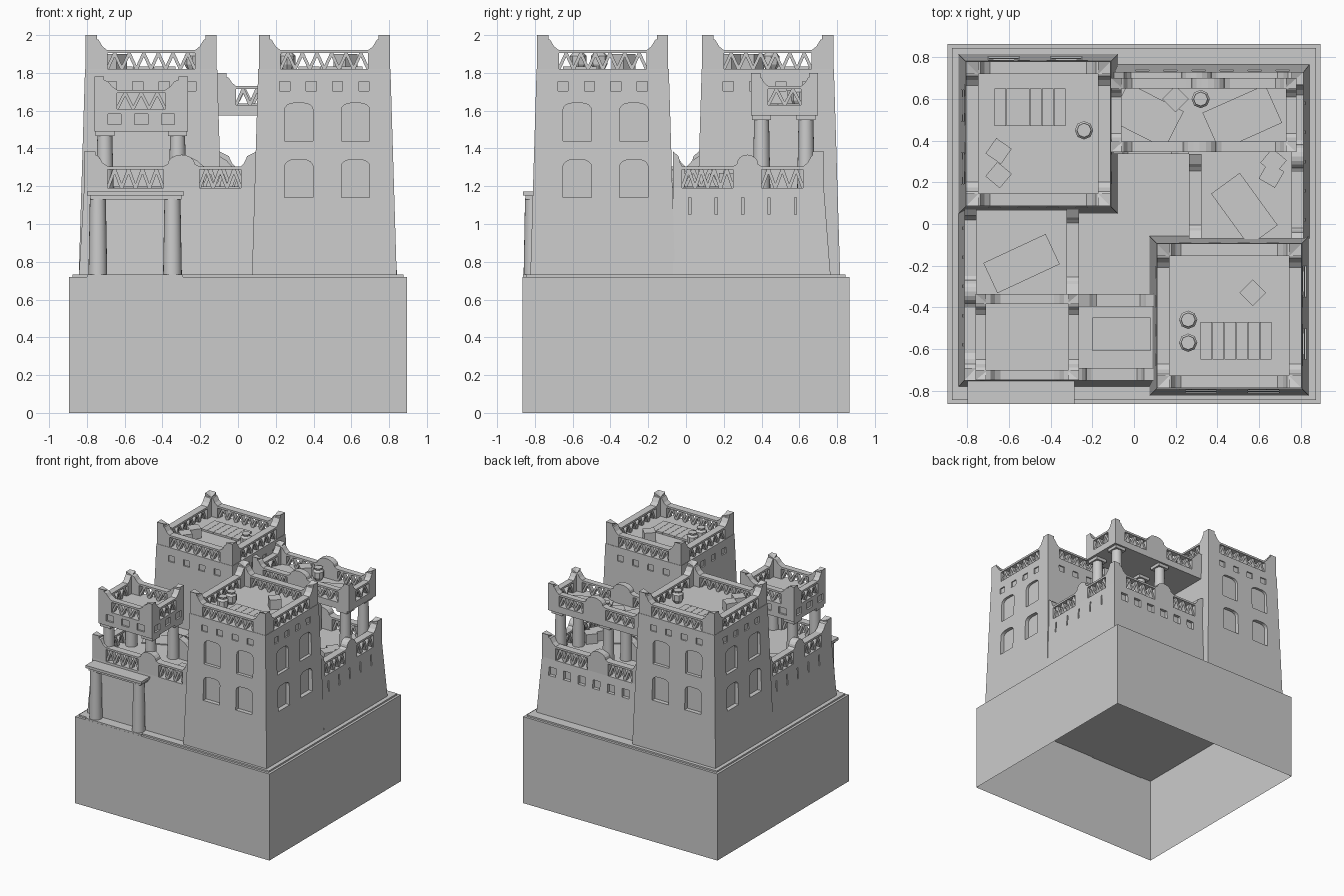
import bpy, bmesh, math
from mathutils import Matrix, Vector

if "Cube" in bpy.data.objects:
    bpy.data.objects.remove(bpy.data.objects["Cube"])


def finish(name, bm, smooth=False):
    bmesh.ops.recalc_face_normals(bm, faces=bm.faces)
    me = bpy.data.meshes.new(name)
    bm.to_mesh(me)
    bm.free()
    ob = bpy.data.objects.new(name, me)
    bpy.context.collection.objects.link(ob)
    if smooth:
        bpy.ops.object.select_all(action='DESELECT')
        ob.select_set(True)
        bpy.context.view_layer.objects.active = ob
        bpy.ops.object.shade_smooth_by_angle(angle=math.radians(35))
    return ob


def loft(bm, bottom, z0, top, z1):
    """Solid between two matching plan outlines."""
    a = [bm.verts.new((x, y, z0)) for x, y in bottom]
    b = [bm.verts.new((x, y, z1)) for x, y in top]
    bm.faces.new(a[::-1])
    bm.faces.new(b)
    for i in range(len(a)):
        j = (i + 1) % len(a)
        bm.faces.new((a[i], a[j], b[j], b[i]))


def rect(x0, y0, x1, y1):
    return [(x0, y0), (x1, y0), (x1, y1), (x0, y1)]


def box(bm, x0, y0, z0, x1, y1, z1):
    loft(bm, rect(x0, y0, x1, y1), z0, rect(x0, y0, x1, y1), z1)


def turned_box(bm, x, y, z, w, d, h, deg):
    m = Matrix.Translation((x, y, z + h / 2)) @ Matrix.Rotation(math.radians(deg), 4, 'Z') @ Matrix.Diagonal((w, d, h, 1))
    bmesh.ops.create_cube(bm, size=1, matrix=m)


def panel(bm, p0, p1, pts, v0, v1):
    """Upright profile (u along p0-p1, z), extruded from inward offset v0 to v1."""
    d = (Vector(p1) - Vector(p0)).normalized()
    n = Vector((-d.y, d.x))
    rows = [[bm.verts.new((p0[0] + d.x * u + n.x * v, p0[1] + d.y * u + n.y * v, z)) for u, z in pts]
            for v in (v0, v1)]
    a, b = rows
    bm.faces.new(a[::-1])
    bm.faces.new(b)
    for i in range(len(a)):
        j = (i + 1) % len(a)
        bm.faces.new((a[i], a[j], b[j], b[i]))


def parapet(bm, p0, p1, z0, opens, h=0.1, peak=0.18, t=0.06):
    """Horned ends, round humps between openings, zigzag lattice in openings."""
    L = (Vector(p1) - Vector(p0)).length
    zt = z0 + h
    w = opens[0][0]
    panel(bm, p0, p1, [(0, z0), (w, z0), (w, zt), (.78 * w, zt + .25 * (peak - h)), (.6 * w, z0 + peak - .025), (0, z0 + peak)], 0, t)
    w = L - opens[-1][1]
    panel(bm, p0, p1, [(L - w, z0), (L, z0), (L, z0 + peak), (L - .6 * w, z0 + peak - .025), (L - .78 * w, zt + .25 * (peak - h)), (L - w, zt)], 0, t)
    for (_, a), (b, _) in zip(opens, opens[1:]):
        c, r = (a + b) / 2, (b - a) / 2
        arc = [(c + .75 * r * math.cos(k * math.pi / 8), zt + .012 + .05 * math.sin(k * math.pi / 8)) for k in range(9)]
        panel(bm, p0, p1, [(a, z0), (b, z0), (b, zt)] + arc + [(a, zt)], 0, t)
    for a, b in opens:
        panel(bm, p0, p1, [(a, zt - .016), (b, zt - .016), (b, zt), (a, zt)], 0, t)
        n = max(1, round((b - a) / .075))
        s, k = (b - a) / n, .009
        for i in range(n):
            u = a + i * s
            for lo, hi in ((u, u + s / 2), (u + s, u + s / 2)):
                panel(bm, p0, p1, [(lo - k, z0), (lo + k, z0), (hi + k, zt - .016), (hi - k, zt - .016)], .01, .045)


def arch_pts(u, z0, z1, w):
    r = .05
    pts = [(u - w / 2, z0), (u + w / 2, z0)]
    for c, s in ((u + w / 2 - r, 0), (u - w / 2 + r, 90)):
        for k in range(5):
            a = math.radians(s + k * 22.5)
            pts.append((c + r * math.cos(a), z1 - .035 + .035 * math.sin(a)))
    return pts


def square_pts(u, z, w, h):
    return [(u - w / 2, z - h / 2), (u + w / 2, z - h / 2), (u + w / 2, z + h / 2), (u - w / 2, z + h / 2)]


def carve(ob, bm):
    cut = finish("opening_cutter", bm)
    cut.hide_render = True
    m = ob.modifiers.new("openings", 'BOOLEAN')
    m.object, m.operation, m.solver = cut, 'DIFFERENCE', 'EXACT'
    bpy.context.view_layer.objects.active = ob
    bpy.ops.object.modifier_apply(modifier=m.name)
    bpy.data.objects.remove(cut)


def column(bm, x, y, z0, z1, r):
    m = Matrix.Translation((x, y, (z0 + z1) / 2))
    bmesh.ops.create_cone(bm, cap_ends=True, segments=20, radius1=r * 1.08, radius2=r * .92, depth=z1 - z0, matrix=m)


def sides(pts):
    return list(zip(pts, pts[1:] + pts[:1]))


# Hollow ground block, open below, with stepped plinth
bm = bmesh.new()
box(bm, -.895, -.865, 0, .895, .865, .72)
bmesh.ops.delete(bm, geom=[f for f in bm.faces if f.calc_center_median().z < .01], context='FACES')
finish("ground_block", bm)
bm = bmesh.new()
box(bm, -.875, -.845, .715, .875, .845, .733)
box(bm, -.8, -.864, .715, -.29, -.8, .733)
finish("plinth", bm)

# Two tall battered towers
for name, cx, cy, outer in (("front_tower", .457, -.441, (0, 1)), ("rear_tower", -.46, .433, (2, 3))):
    bm = bmesh.new()
    sq = lambda r: rect(cx - r, cy - r, cx + r, cy + r)
    loft(bm, sq(.383), .73, sq(.35), 1.82)
    ob = finish(name, bm)
    cut = bmesh.new()
    for i, (p, q) in enumerate(sides(sq(.4))):
        for u in (.19, .33, .47, .61):
            panel(cut, p, q, square_pts(u, 1.73, .055, .05), -.02, .058)
        if i in outer:
            for u in (.27, .57):
                for z in (1.14, 1.44):
                    panel(cut, p, q, arch_pts(u - .005, z, z + .2, .15), -.02, .065)
    carve(ob, cut)
    bm = bmesh.new()
    for p, q in sides(sq(.347)):
        parapet(bm, p, q, 1.82, [(.115, .579)])
    finish(name + "_parapet", bm)

# Two low L-shaped wings around the courtyard
def wing(s, ox, oy):
    pts = [(-ox, -oy), (.1, -oy), (.1, -.335), (-.265, -.335), (-.265, .07), (-ox, .07)]
    return [(s * x, s * y) for x, y in pts]

for name, s, yb, yt in (("front_wing", 1, .78, .752), ("rear_wing", -1, .765, .73)):
    bm = bmesh.new()
    top = wing(s, .815, yt)
    loft(bm, wing(s, .842, yb), .73, top, 1.19)
    ob = finish(name, bm)
    cut = bmesh.new()
    e = sides(top)
    if s < 0:
        for k in range(6):
            panel(cut, *e[0], square_pts(.1 + .135 * k, 1.09, .065, .07), -.04, .018)
    for k in range(5):
        panel(cut, *e[5], square_pts(.09 + .14 * k, 1.095, .012, .09), -.04, .018)
    carve(ob, cut)
    bm = bmesh.new()
    parapet(bm, *e[0], 1.19, [(.125, .42), (.61, .83)], .115, .195)
    parapet(bm, *e[2], 1.19, [(.07, .28)], .115, .17)
    parapet(bm, *e[3], 1.19, [(.08, .34)], .115, .17)
    parapet(bm, *e[5], 1.19, [(.05, .32), (.47, .69)], .115, .195)
    finish(name + "_parapet", bm)

# Roof pavilions carried on columns
def pavilion(name, x0, y0, x1, y1, za, zb, cols, long_open, short_open, squares):
    r = rect(x0, y0, x1, y1)
    bm = bmesh.new()
    loft(bm, r, za, r, zb)
    ob = finish(name + "_roof", bm)
    if squares:
        cut = bmesh.new()
        for p, q in sides(r):
            L = (Vector(q) - Vector(p)).length
            for k in (-1, 0, 1):
                panel(cut, p, q, square_pts(L / 2 + k * .142, za + .065, .07, .055), -.02, .015)
        carve(ob, cut)
    bm = bmesh.new()
    for i, (p, q) in enumerate(sides(r)):
        parapet(bm, p, q, zb, short_open if i % 2 else long_open, .1, .17, .05)
    finish(name + "_parapet", bm)
    bm = bmesh.new()
    for x, y in cols:
        column(bm, x, y, 1.19, za - .02, .043)
        box(bm, x - .05, y - .05, za - .025, x + .05, y + .05, za + .01)
    finish(name + "_columns", bm, True)

pavilion("front_pavilion", -.76, -.75, -.265, -.335, 1.49, 1.61,
         [(x, y) for x in (-.705, -.32) for y in (-.69, -.395)], [(.12, .375)], [(.1, .315)], True)
pavilion("rear_pavilion", -.11, .345, .78, .7, 1.575, 1.63,
         [(x, y) for x in (.27, .71) for y in (.4, .635)], [(.1, .32), (.53, .79)], [(.09, .265)], False)

# Entrance porch
bm = bmesh.new()
box(bm, -.8, -.864, 1.15, -.285, -.74, 1.172)
box(bm, -.78, -.85, 1.13, -.3, -.75, 1.15)
finish("porch_canopy", bm)
bm = bmesh.new()
for x in (-.742, -.347):
    column(bm, x, -.81, .73, 1.135, .046)
finish("porch_columns", bm, True)

# Rugs, slatted mats, crates and jars on the roofs
bm = bmesh.new()
for x, y, z, w, d, a in ((-.54, -.19, 1.19, .33, .16, 25), (.53, .07, 1.19, .31, .17, -54), (.06, .52, 1.63, .3, .2, -27),
                         (.52, .51, 1.63, .33, .2, 24), (-.06, -.53, 1.19, .28, .16, 0)):
    turned_box(bm, x, y, z, w, d, .008, a)
finish("rugs", bm)
bm = bmesh.new()
for x, y in ((-.67, .47), (.32, -.65)):
    for k in range(6):
        box(bm, x + k * .057, y, 1.815, x + k * .057 + .055, y + .18, 1.835)
finish("slatted_mats", bm)
bm = bmesh.new()
for x, y, z, a in ((-.65, .35, 1.82, 55), (-.65, .235, 1.82, 50), (.57, -.33, 1.82, 45), (.67, .3, 1.19, 50),
                   (.66, .235, 1.19, 60), (.2, .6, 1.63, 45)):
    turned_box(bm, x, y, z, .09, .09, .08, a)
finish("crates", bm)
bm = bmesh.new()
for x, y, z in ((-.24, .45, 1.82), (.26, -.46, 1.82), (.26, -.57, 1.82), (.32, .6, 1.63)):
    rings = [(.03, 0), (.044, .025), (.044, .07), (.03, .085), (.034, .1)]
    for (ra, ha), (rb, hb) in zip(rings, rings[1:]):
        ring = lambda r: [(x + r * math.cos(k * math.pi / 4), y + r * math.sin(k * math.pi / 4)) for k in range(8)]
        loft(bm, ring(ra), z + ha, ring(rb), z + hb)
finish("jars", bm)
